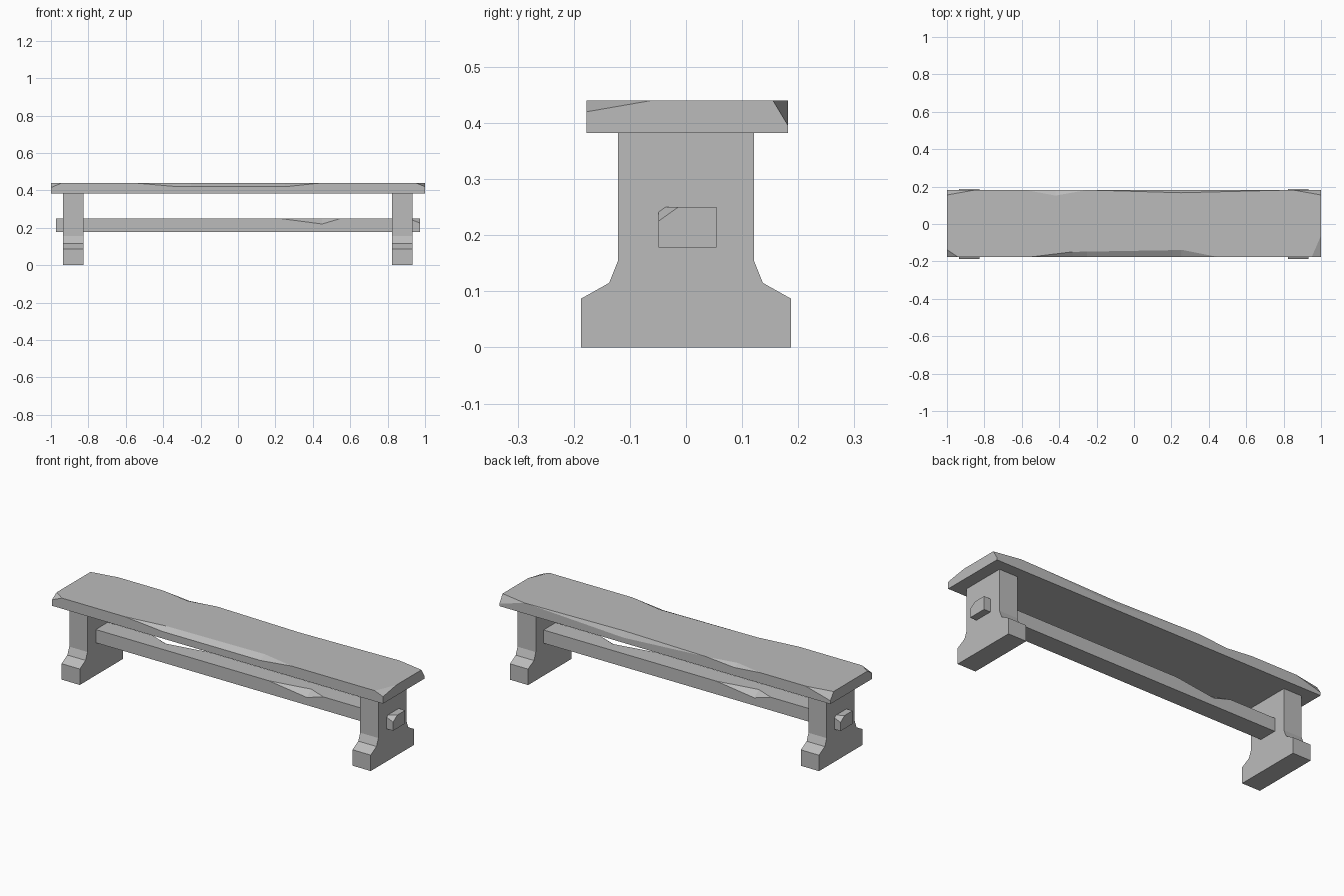
import bpy
import bmesh
from mathutils import Vector

cube = bpy.data.objects.get("Cube")
if cube:
    bpy.data.objects.remove(cube, do_unlink=True)

grey = bpy.data.materials.new("plain grey")
grey.use_nodes = True
colour = (0.5, 0.5, 0.5, 1)
grey.diffuse_color = colour
grey.node_tree.nodes["Principled BSDF"].inputs["Base Color"].default_value = colour


def finish(bm, name):
    bmesh.ops.recalc_face_normals(bm, faces=bm.faces)
    mesh = bpy.data.meshes.new(name)
    bm.to_mesh(mesh)
    bm.free()
    mesh.materials.append(grey)
    obj = bpy.data.objects.new(name, mesh)
    bpy.context.collection.objects.link(obj)
    return obj


def chip_at(chips, x):
    """Depth and drop of a worn edge at x, from (x, depth, drop) points."""
    for a, b in zip(chips, chips[1:]):
        if a[0] <= x <= b[0]:
            t = (x - a[0]) / (b[0] - a[0])
            return a[1] + t * (b[1] - a[1]), a[2] + t * (b[2] - a[2])
    return 0, 0


def worn_beam(name, low, high, front, back, corners):
    """Long plank with chipped top edges and sliced top corners."""
    (x0, y0, z0), (x1, y1, z1) = low, high
    bm = bmesh.new()
    rings = []
    for x in sorted({x0, x1} | {p[0] for p in front + back}):
        fd, fh = chip_at(front, x)
        bd, bh = chip_at(back, x)
        section = [(y0, z0), (y1, z0), (y1, z1 - bh),
                   (y1 - bd, z1), (y0 + fd, z1), (y0, z1 - fh)]
        rings.append([bm.verts.new((x, y, z)) for y, z in section])
    for a, b in zip(rings, rings[1:]):
        for i in range(len(a)):
            j = (i + 1) % len(a)
            bm.faces.new((a[i], a[j], b[j], b[i]))
    bm.faces.new(rings[0])
    bm.faces.new(rings[-1])
    bmesh.ops.remove_doubles(bm, verts=bm.verts, dist=0.0001)

    # Slice each corner: side signs, then the cut length along x, y and z
    for sx, sy, dx, dy, dz in corners:
        corner = Vector((x1 if sx > 0 else x0, y1 if sy > 0 else y0, z1))
        normal = Vector((sx / dx, sy / dy, 1 / dz)).normalized()
        point = corner - Vector((sx * dx, 0, 0))
        cut = bmesh.ops.bisect_plane(
            bm, geom=bm.verts[:] + bm.edges[:] + bm.faces[:], dist=0.0001,
            plane_co=point, plane_no=normal, clear_outer=True)
        edges = [e for e in cut["geom_cut"]
                 if isinstance(e, bmesh.types.BMEdge) and e.is_boundary]
        bmesh.ops.holes_fill(bm, edges=edges, sides=0)
    return finish(bm, name)


# Seat plank
worn_beam(
    "seat", (-1, -0.177, 0.382), (1, 0.182, 0.44),
    front=[(-0.56, 0, 0), (-0.33, 0.028, 0.02), (0.26, 0.038, 0.02), (0.45, 0, 0)],
    back=[(-0.58, 0, 0), (-0.42, 0.03, 0.014), (-0.25, 0, 0),
          (0.25, 0.015, 0.03), (0.84, 0, 0)],
    corners=[(1, -1, 0.05, 0.115, 0.02), (1, 1, 0.15, 0.027, 0.045),
             (-1, 1, 0.15, 0.027, 0.04), (-1, -1, 0.06, 0.04, 0.025)])

# Stretcher rail running through both legs
worn_beam(
    "stretcher_rail", (-0.972, -0.049, 0.178), (0.972, 0.054, 0.25),
    front=[(0.22, 0, 0), (0.45, 0.04, 0.03), (0.55, 0, 0)],
    back=[(-0.55, 0, 0), (-0.45, 0.04, 0.03), (-0.22, 0, 0)],
    corners=[(1, -1, 0.06, 0.035, 0.025), (-1, 1, 0.06, 0.035, 0.025)])

# Flared trestle legs
half = [(0.187, 0), (0.187, 0.087), (0.137, 0.115), (0.121, 0.155), (0.121, 0.384)]
outline = half + [(-y, z) for y, z in reversed(half)]
for name, x in (("right_leg", -0.935), ("left_leg", 0.823)):
    bm = bmesh.new()
    face = bm.faces.new([bm.verts.new((x, y, z)) for y, z in outline])
    side = bmesh.ops.extrude_face_region(bm, geom=[face])["geom"]
    bmesh.ops.translate(bm, vec=(0.11, 0, 0),
                        verts=[v for v in side if isinstance(v, bmesh.types.BMVert)])
    finish(bm, name)
